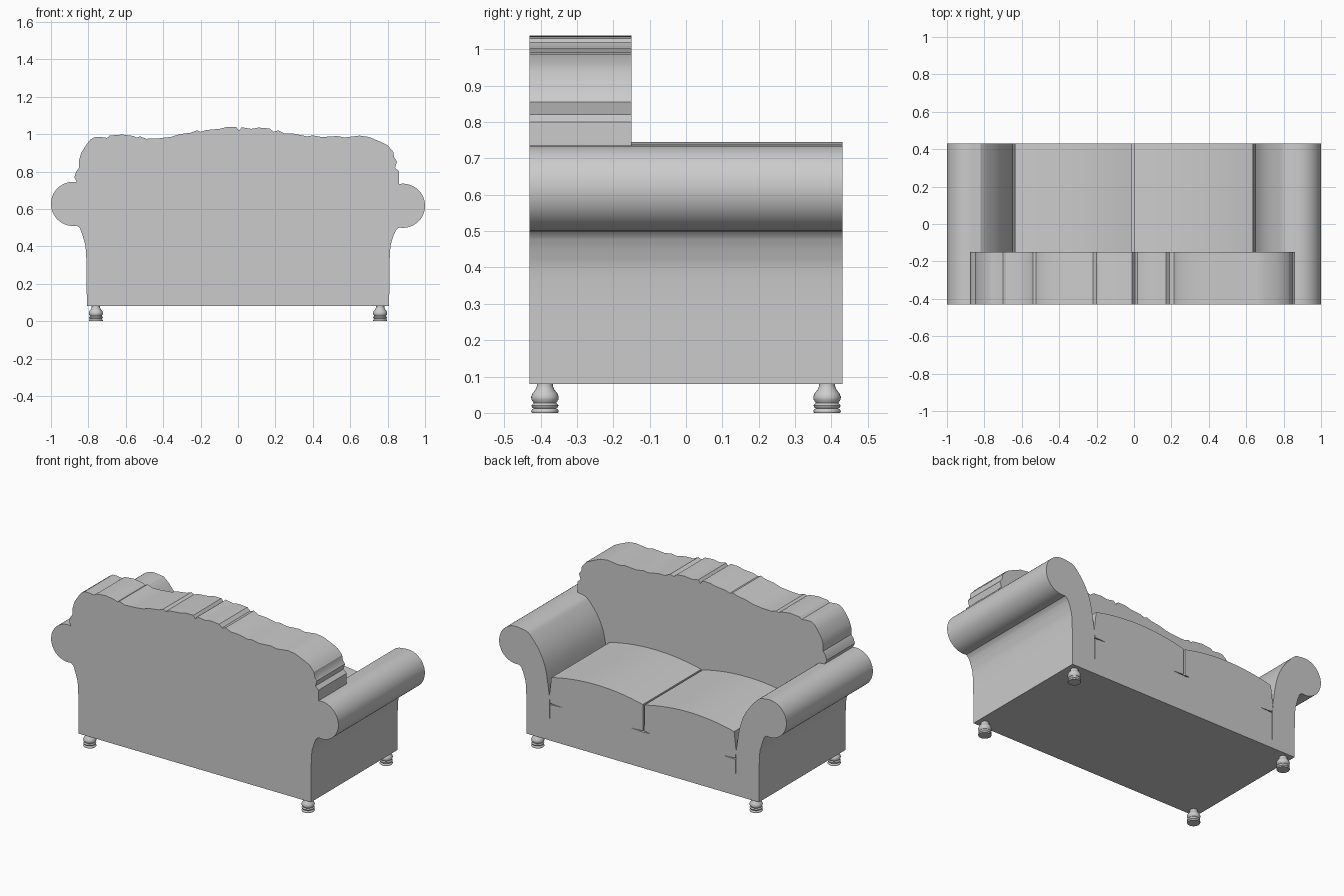
import bpy, bmesh, math
from mathutils import Vector

cube = bpy.data.objects.get("Cube")
if cube:
    bpy.data.objects.remove(cube, do_unlink=True)

GREY = (0.6, 0.6, 0.6, 1)
fabric = bpy.data.materials.new("grey")
fabric.use_nodes = True
fabric.diffuse_color = GREY
fabric.node_tree.nodes["Principled BSDF"].inputs["Base Color"].default_value = GREY


def finish(name, bm, angle=30):
    bmesh.ops.recalc_face_normals(bm, faces=bm.faces)
    mesh = bpy.data.meshes.new(name)
    bm.to_mesh(mesh)
    bm.free()
    mesh.materials.append(fabric)
    ob = bpy.data.objects.new(name, mesh)
    bpy.context.collection.objects.link(ob)
    bpy.ops.object.select_all(action='DESELECT')
    ob.select_set(True)
    bpy.context.view_layer.objects.active = ob
    bpy.ops.object.shade_smooth_by_angle(angle=math.radians(angle))
    return ob


def extrude_outline(name, outline, y0, y1):
    """Solid from an x-z outline, running from y0 to y1."""
    bm = bmesh.new()
    face = bm.faces.new([bm.verts.new((x, y0, z)) for x, z in outline])
    moved = bmesh.ops.extrude_face_region(bm, geom=[face], use_keep_orig=True)["geom"]
    bmesh.ops.translate(bm, vec=(0, y1 - y0, 0),
                        verts=[v for v in moved if isinstance(v, bmesh.types.BMVert)])
    return finish(name, bm)


def curve_through(points, steps=4):
    """Smooth curve through the given points."""
    p = [Vector(q) for q in points]
    p = [2 * p[0] - p[1]] + p + [2 * p[-1] - p[-2]]
    out = []
    for a, b, c, d in zip(p, p[1:], p[2:], p[3:]):
        for i in range(steps):
            t = i / steps
            out.append(tuple(0.5 * (2 * b + (c - a) * t + (2 * a - 5 * b + 4 * c - d) * t * t
                                    + (3 * b - a - 3 * c + d) * t ** 3)))
    return out + [tuple(p[-2])]


DEPTH, BACK_FRONT, FLOOR = 0.43, -0.15, 0.08
INNER = 0.645


# Scrolled arms: flared outer side, round roll, curved inner side
def arm_sides(side):
    lift = 0.01 if side < 0 else 0
    radius = 0.118
    centre = Vector((1 - radius, 0.617 + lift))
    outer = curve_through([(0.808, FLOOR), (0.812, 0.36), (0.826, 0.44), (0.845, 0.487 + lift)])
    roll = [(centre.x + radius * math.cos(a), centre.y + radius * math.sin(a))
            for a in (math.radians(-100 + 200 * i / 32) for i in range(33))]
    inner = curve_through([(0.82, 0.728 + lift), (0.785, 0.708), (0.72, 0.625),
                           (0.677, 0.523), (0.65, 0.36)]) + [(INNER, FLOOR)]
    mirror = lambda pts: [(side * x, z) for x, z in pts]
    return mirror(outer + roll), mirror(inner)


inner_sides = {}
for side, name in ((1, "left_arm"), (-1, "right_arm")):
    outside, inside = arm_sides(side)
    extrude_outline(name, outside + inside, -DEPTH, DEPTH)
    inner_sides[side] = outside[-1:] + inside

# Back panel with a crumpled crest between the arms
crest = [(-.875, .77), (-.865, .80), (-.85, .82), (-.85, .86), (-.838, .90), (-.81, .945),
         (-.79, .97), (-.765, .985), (-.735, .985), (-.70, .98), (-.685, .992), (-.62, .998),
         (-.56, .99), (-.54, .98), (-.525, .988), (-.49, .975), (-.42, .978), (-.36, .985),
         (-.31, 1.0), (-.25, 1.008), (-.22, 1.02), (-.20, 1.012), (-.17, 1.022), (-.10, 1.028),
         (-.06, 1.038), (-.01, 1.038), (.005, 1.018), (.02, 1.037), (.07, 1.028), (.11, 1.035),
         (.17, 1.03), (.19, 1.012), (.215, 1.02), (.25, 1.003), (.30, 1.002), (.37, .988),
         (.40, .993), (.45, .984), (.53, .99), (.57, .982), (.65, .992), (.70, .985),
         (.76, .96), (.80, .94), (.83, .905), (.835, .875), (.85, .855), (.84, .82),
         (.862, .80), (.862, .76)]
extrude_outline("backrest", inner_sides[-1][::-1] + crest + inner_sides[1], -DEPTH, BACK_FRONT)

# Seat: two domed cushions over a base, parted by narrow slits
SEAM, SLIT = 0.31, 0.004


def cushion_top(x0, x1):
    return [(x0 + (x1 - x0) * t, 0.479 + 0.152 * t * (1 - t)) for t in (i / 16 for i in range(17))]


edge = [(INNER, FLOOR), (INNER, SEAM - SLIT), (0.56, SEAM), (INNER, SEAM + SLIT), (0.65, 0.36)]
gap = [(0, SEAM + SLIT), (0.08, SEAM), (-0.01, SEAM - SLIT), (-0.05, SEAM), (-0.01, SEAM + SLIT)]
seat = ([(-x, z) for x, z in edge] + cushion_top(-0.636, -0.012) + gap[::-1]
        + cushion_top(0.0, 0.636) + edge[::-1])
extrude_outline("seat", seat, BACK_FRONT, DEPTH)

# Turned feet
foot_profile = [(0, 0), (.036, 0), (.038, .004), (.036, .009), (.031, .012), (.036, .016),
                (.037, .021), (.031, .027), (.037, .036), (.038, .044), (.034, .054),
                (.026, .064), (.022, .074), (.022, .082), (0, .082)]
for sx, x_name in ((1, "left"), (-1, "right")):
    for sy, y_name in ((-1, "front"), (1, "back")):
        bm = bmesh.new()
        verts = [bm.verts.new((r, 0, z)) for r, z in foot_profile]
        edges = [bm.edges.new(pair) for pair in zip(verts, verts[1:])]
        bmesh.ops.spin(bm, geom=verts + edges, cent=(0, 0, 0), axis=(0, 0, 1),
                       angle=2 * math.pi, steps=24, use_duplicate=False)
        bmesh.ops.remove_doubles(bm, verts=bm.verts, dist=0.0005)
        foot = finish(f"{y_name}_{x_name}_foot", bm, 50)
        foot.location = (0.76 * sx, 0.388 * sy, 0)
